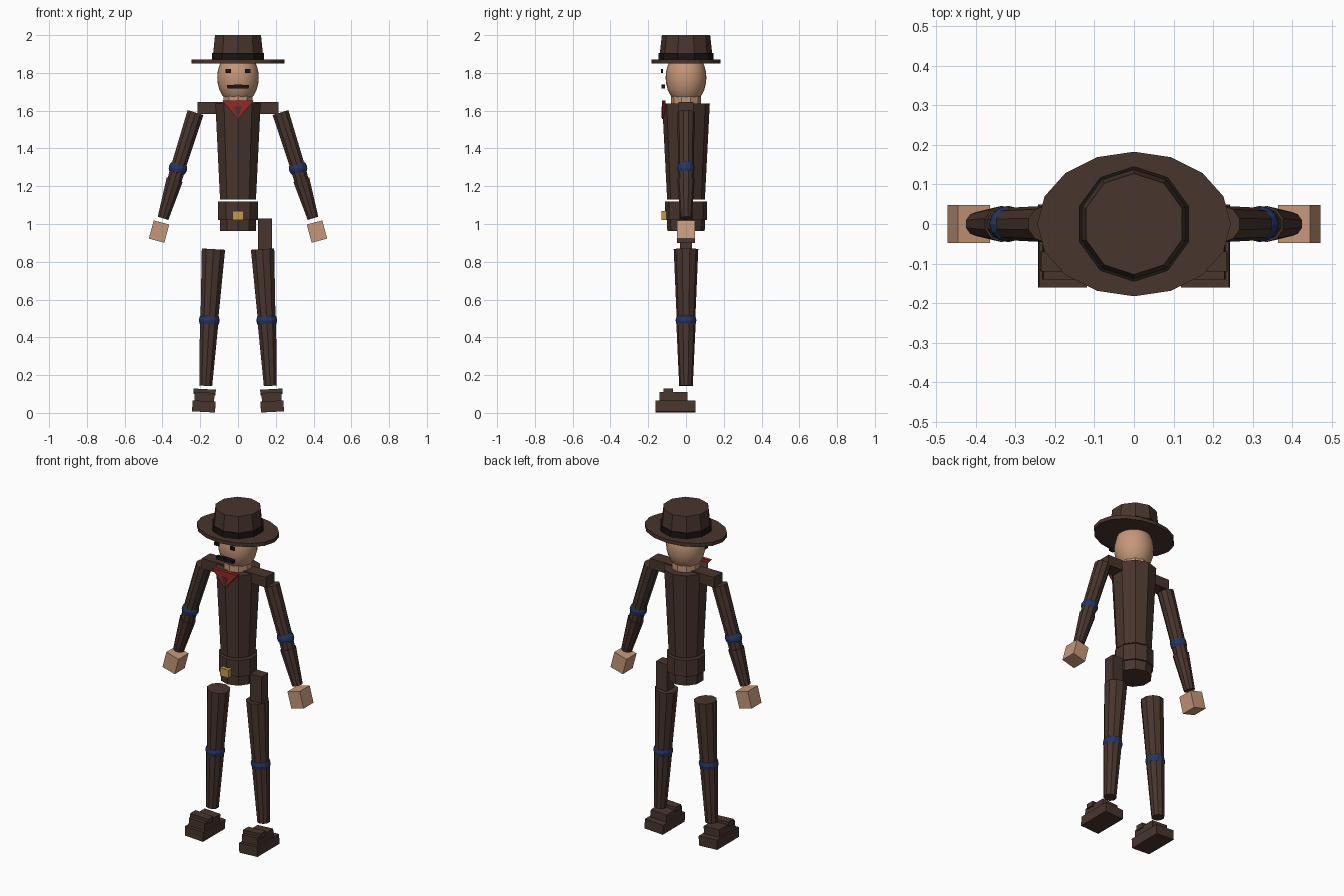
import bpy, bmesh, math
from mathutils import Matrix, Vector

if "Cube" in bpy.data.objects:
    bpy.data.objects.remove(bpy.data.objects["Cube"])


def mat(name, rgb):
    m = bpy.data.materials.new(name)
    m.diffuse_color = (*rgb, 1)
    m.use_nodes = True
    m.node_tree.nodes["Principled BSDF"].inputs["Base Color"].default_value = m.diffuse_color
    return m


BROWN = mat("brown_cloth", (0.065, 0.036, 0.026))
SKIN = mat("skin", (0.56, 0.31, 0.19))
BLUE = mat("blue_joint", (0.018, 0.036, 0.13))
RED = mat("red_cloth", (0.3, 0.022, 0.022))
GOLD = mat("gold", (0.55, 0.33, 0.07))
DARK = mat("dark", (0.01, 0.008, 0.007))


def finish(bm, name, m, smooth=False):
    bmesh.ops.recalc_face_normals(bm, faces=bm.faces)
    for f in bm.faces:
        f.smooth = smooth
    me = bpy.data.meshes.new(name)
    bm.to_mesh(me)
    bm.free()
    ob = bpy.data.objects.new(name, me)
    me.materials.append(m)
    bpy.context.collection.objects.link(ob)
    return ob


def tube(name, top, bottom, r_top, r_bottom, m, sides=10, scale=(1, 1)):
    """Tapered prism between two points."""
    a, b = Vector(bottom), Vector(top)
    rot = Vector((0, 0, 1)).rotation_difference(b - a).to_matrix().to_4x4()
    bm = bmesh.new()
    bmesh.ops.create_cone(bm, cap_ends=True, segments=sides, radius1=r_bottom,
                          radius2=r_top, depth=(b - a).length,
                          matrix=Matrix.Translation((a + b) / 2) @ rot @ Matrix.Diagonal((*scale, 1, 1)))
    return finish(bm, name, m)


def box(name, center, size, m, tilt=0):
    bm = bmesh.new()
    bmesh.ops.create_cube(bm, size=1, matrix=Matrix.Translation(center)
                          @ Matrix.Rotation(tilt, 4, 'Y') @ Matrix.Diagonal((*size, 1)))
    return finish(bm, name, m)


def ball(name, center, radii, m, u=12, v=8, smooth=False):
    bm = bmesh.new()
    bmesh.ops.create_uvsphere(bm, u_segments=u, v_segments=v, radius=1,
                              matrix=Matrix.Translation(center) @ Matrix.Diagonal((*radii, 1)))
    return finish(bm, name, m, smooth)


def plate(name, points, y0, y1, m):
    """Extrude an x-z outline from y0 to y1."""
    bm = bmesh.new()
    f = bm.faces.new([bm.verts.new((x, y0, z)) for x, z in points])
    new = bmesh.ops.extrude_face_region(bm, geom=[f])["geom"]
    bmesh.ops.translate(bm, vec=(0, y1 - y0, 0),
                        verts=[g for g in new if isinstance(g, bmesh.types.BMVert)])
    return finish(bm, name, m)


# hat
tube("hat_brim", (0, 0, 1.872), (0, 0, 1.85), 1, 1, BROWN, 16, (0.245, 0.183))
tube("hat_crown", (0, 0, 2.0), (0, 0, 1.87), 0.128, 0.142, BROWN)
tube("hat_band", (0, 0, 1.905), (0, 0, 1.868), 0.146, 0.146, DARK)

# head and face
ball("head", (0, 0, 1.775), (0.11, 0.108, 0.145), SKIN, 20, 14, True)
tube("neck", (0, 0, 1.69), (0, 0, 1.6), 0.08, 0.08, SKIN)
for s in (-1, 1):
    box("eye", (s * 0.052, -0.128, 1.81), (0.028, 0.01, 0.02), DARK)
    box("moustache_half", (s * 0.029, -0.12, 1.727), (0.056, 0.02, 0.02), DARK, s * 0.03)

# neckerchief with dark centre fold
plate("neckerchief", [(-0.085, 1.655), (0.085, 1.655), (0, 1.555)], -0.128, -0.108, RED)
plate("neckerchief_fold", [(-0.02, 1.622), (0.02, 1.622), (0, 1.56)], -0.13, -0.12, BROWN)

# torso, belt and hips
tube("torso", (0, 0, 1.638), (0, 0, 1.13), 0.126, 0.1, BROWN)
box("shoulder_yoke", (0, 0, 1.614), (0.43, 0.08, 0.062), BROWN)
tube("belt", (0, 0, 1.12), (0, 0, 1.022), 0.11, 0.11, BROWN)
tube("hips", (0, 0, 1.06), (0, 0, 0.963), 0.102, 0.099, BROWN)
for s in (-1, 1):
    box("buckle_half", (s * 0.015, -0.117, 1.044), (0.029, 0.027, 0.048), GOLD)

# limbs, mirrored left and right
for s in (-1, 1):
    elbow = (s * 0.318, 0, 1.295)
    tube("upper_arm", (s * 0.225, 0, 1.59), elbow, 0.046, 0.041, BROWN)
    ball("elbow_joint", elbow, (0.049, 0.046, 0.046), BLUE)
    tube("lower_sleeve", elbow, (s * 0.345, 0, 1.2), 0.042, 0.039, BROWN)
    tube("forearm", (s * 0.335, 0, 1.235), (s * 0.397, 0, 1.03), 0.046, 0.031, BROWN)
    box("hand", (s * 0.418, 0, 0.96), (0.085, 0.095, 0.1), SKIN, -s * math.radians(15))

    knee = (s * 0.152, 0, 0.49)
    tube("thigh", (s * 0.13, 0, 0.867), knee, 0.065, 0.049, BROWN)
    ball("knee_joint", knee, (0.055, 0.055, 0.05), BLUE)
    tube("shin", knee, (s * 0.171, 0, 0.143), 0.052, 0.036, BROWN)

    # boot: sole, upper and strap, leaning with the leg
    lean = -s * math.radians(3)
    box("boot_sole", (s * 0.181, -0.056, 0.034), (0.122, 0.21, 0.058), BROWN, lean)
    box("boot_upper", (s * 0.178, -0.066, 0.083), (0.105, 0.15, 0.05), BROWN, lean)
    box("boot_strap", (s * 0.177, -0.095, 0.111), (0.118, 0.05, 0.03), BROWN, lean)

# holster on the hip
box("holster", (0.142, 0, 0.93), (0.074, 0.066, 0.2), BROWN)
